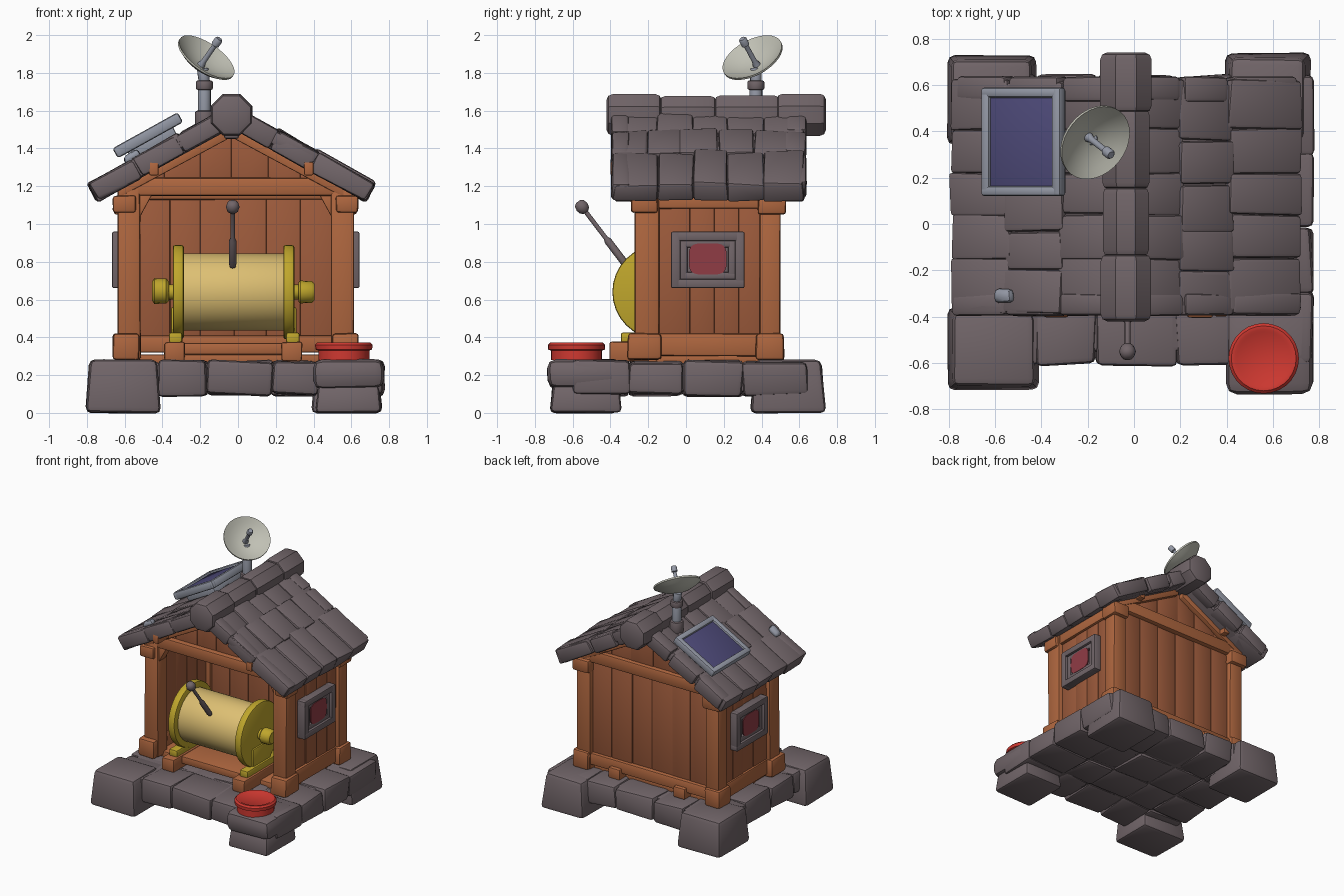
import bpy, bmesh, math, random
from mathutils import Matrix, Vector

if "Cube" in bpy.data.objects:
    bpy.data.objects.remove(bpy.data.objects["Cube"])

random.seed(4)
COLOURS = {
    "stone": (0.165, 0.13, 0.14), "wood": (0.43, 0.135, 0.05), "boards": (0.34, 0.105, 0.045),
    "drum_cream": (0.72, 0.52, 0.17), "yellow": (0.52, 0.38, 0.025), "red": (0.62, 0.04, 0.03),
    "window_red": (0.28, 0.045, 0.06), "metal": (0.29, 0.31, 0.37),
    "panel_blue": (0.075, 0.068, 0.19), "dish_white": (0.53, 0.53, 0.46)}
MATS = {}
for key, col in COLOURS.items():
    MATS[key] = bpy.data.materials.new(key)
    MATS[key].diffuse_color = (*col, 1)


def finish(bm, name, mat, matrix=None, bevel=0.0, segs=2):
    if bevel:
        bmesh.ops.bevel(bm, geom=bm.edges[:], offset=bevel, segments=segs, profile=0.5,
                        affect='EDGES', clamp_overlap=True)
    if matrix:
        bm.transform(matrix)
    bmesh.ops.recalc_face_normals(bm, faces=bm.faces[:])
    me = bpy.data.meshes.new(name)
    bm.to_mesh(me)
    bm.free()
    me.materials.append(MATS[mat])
    ob = bpy.data.objects.new(name, me)
    bpy.context.collection.objects.link(ob)
    bpy.ops.object.select_all(action='DESELECT')
    ob.select_set(True)
    bpy.context.view_layer.objects.active = ob
    bpy.ops.object.shade_smooth_by_angle(angle=math.radians(40))
    return ob


def box(name, x, y, z, mat, bevel=0.012, jit=0.0, taper=0.0, matrix=None):
    """Bevelled block from ranges; jit wobbles corners, taper shrinks the top."""
    bm = bmesh.new()
    bmesh.ops.create_cube(bm, size=1)
    mid = Vector((sum(x) / 2, sum(y) / 2, sum(z) / 2))
    size = Vector((x[1] - x[0], y[1] - y[0], z[1] - z[0]))
    for v in bm.verts:
        top = v.co.z > 0
        v.co = Vector(a * b for a, b in zip(v.co, size))
        if top:
            v.co.x -= math.copysign(taper, v.co.x)
            v.co.y -= math.copysign(taper, v.co.y)
        v.co += mid + Vector([random.uniform(-jit, jit) for _ in range(3)])
    return finish(bm, name, mat, matrix, bevel)


def prism(name, pts, y0, y1, mat, bevel=0.006, matrix=None):
    """Outline in x,z pushed along y."""
    bm = bmesh.new()
    f = bm.faces.new([bm.verts.new((p[0], y0, p[1])) for p in pts])
    new = bmesh.ops.extrude_face_region(bm, geom=[f])['geom']
    bmesh.ops.translate(bm, vec=(0, y1 - y0, 0), verts=[v for v in new if isinstance(v, bmesh.types.BMVert)])
    return finish(bm, name, mat, matrix, bevel)


def lathe(name, profile, origin, axis, mat, n=24, turn=0.0):
    """Closed turned shape; profile is (radius, height) along the axis."""
    bm = bmesh.new()
    rings = []
    for r, h in profile:
        rings.append([bm.verts.new((r * math.cos(turn + 2 * math.pi * i / n),
                                    r * math.sin(turn + 2 * math.pi * i / n), h)) for i in range(n)])
    for a, b in zip(rings, rings[1:]):
        for i in range(n):
            bm.faces.new((a[i], a[(i + 1) % n], b[(i + 1) % n], b[i]))
    bm.faces.new(rings[0])
    bm.faces.new(rings[-1])
    m = Matrix.Translation(origin) @ Vector(axis).to_track_quat('Z', 'Y').to_matrix().to_4x4()
    return finish(bm, name, mat, m)


def rounded(r, h, b):
    """Profile of a cylinder with softened rims."""
    return [(r - b, 0), (r - b * .3, b * .3), (r, b), (r, h - b), (r - b * .3, h - b * .3), (r - b, h)]


# Stone platform
box("platform_core", (-.68, .70), (-.55, .58), (.11, .265), "stone", .02)
xs, ys = (-.74, -.42, -.16, .18, .42, .77), (-.61, -.3, -.02, .3, .64)
for i in range(5):
    for j in range(4):
        box("platform_stone", (xs[i], xs[i + 1]), (ys[j], ys[j + 1]),
            (.095, .275), "stone", .025, .012)

# Corner foundation stones
box("corner_stone_front_left", (-.805, -.405), (-.72, -.36), (0, .28), "stone", .03, .004, .025)
box("corner_stone_back_left", (-.81, -.42), (.34, .73), (0, .28), "stone", .03, .004, .025)
box("corner_stone_back_right", (.39, .765), (.34, .74), (0, .28), "stone", .03, .004, .025)
box("corner_stone_front_right", (.41, .76), (-.72, -.34), (0, .15), "stone", .025, .004, .015)
box("corner_slab_front_right", (.40, .775), (-.735, -.33), (.125, .285), "stone", .05, .006)

# Red button
lathe("red_button", [(.135, 0), (.135, .05), (.15, .055), (.152, .08), (.14, .092), (.125, .092),
                     (.115, .085)], (.56, -.58, .28), (0, 0, 1), "red", 28)

# House frame
CX = -.012
APEX = -.035
PITCH = math.radians(29)


def under(x):
    return 1.505 - abs(x - APEX) * math.tan(PITCH)


box("floor_boards", (-.58, .56), (-.2, .44), (.26, .31), "wood", .008)
for s in (-1, 1):
    def sx(a, b):
        return tuple(sorted((CX + s * a, CX + s * b)))
    box("front_post", sx(.505, .625), (-.27, -.14), (.28, 1.19), "wood", .015, .003)
    box("front_post_foot", sx(.51, .65), (-.31, -.13), (.28, .42), "wood", .018, .004)
    box("back_post", sx(.505, .625), (.39, .5), (.28, 1.19), "wood", .015, .003)
    box("back_post_foot", sx(.51, .645), (.37, .52), (.28, .42), "wood", .018, .004)
    box("back_bracket", sx(.5, .645), (.38, .53), (1.05, 1.15), "wood", .015, .003)
    box("front_bracket", sx(.53, .65), (-.29, -.15), (1.06, 1.15), "wood", .015, .003)
    box("side_sill", sx(.53, .61), (-.15, .42), (.30, .42), "wood", .012, .003)
    box("side_top_beam", sx(.53, .615), (-.2, .45), (1.08, 1.17), "wood", .012, .003)
    edges = (-.15, .02, .15, .28, .41)
    for a, b in zip(edges, edges[1:]):
        box("side_board", sx(.54, .59 + random.uniform(0, .008)), (a, b), (.4, 1.15), "boards", .006)
    # Angled braces in the top corners of the opening
    prism("corner_brace", [(CX + s * .52, 1.04), (CX + s * .505, 1.04), (CX + s * .44, 1.16),
                           (CX + s * .52, 1.16)], -.25, -.17, "wood")
box("front_beam", (-.62, .60), (-.265, -.15), (1.15, 1.245), "wood", .014, .003)
box("back_beam", (-.62, .60), (.39, .495), (1.13, 1.23), "wood", .014, .003)
box("back_sill", (-.56, .54), (.39, .49), (.32, .41), "wood", .012, .003)
for x in (-.3, .27):
    box("back_sill_foot", (x - .05, x + .05), (.36, .52), (.275, .36), "wood", .01)
edges = (-.53, -.36, -.2, -.02, .15, .33, .51)
for a, b in zip(edges, edges[1:]):
    box("back_board", (a, b), (.41, .455 + random.uniform(0, .01)), (.32, 1.16), "boards", .006)

# Gable boards cut to the roof slope, front and back
edges = (-.56, -.39, -.2, APEX, .16, .33, .54)
for y0, y1 in ((-.225, -.17), (.41, .46)):
    for a, b in zip(edges, edges[1:]):
        prism("gable_board", [(a, 1.17), (b, 1.17), (b, under(b) + .02), (a, under(a) + .02)],
              y0, y1 + random.uniform(0, .006), "boards", .005)
for s in (-1, 1):
    x0, x1 = APEX + s * .02, APEX + s * .6
    for y0, y1 in ((-.27, -.2), (.43, .5)):
        prism("gable_rafter", [(x0, under(x0) + .02), (x1, under(x1) + .02),
                               (x1, under(x1) - .035), (x0, under(x0) - .045)], y0, y1, "wood")
    box("purlin", (APEX + s * .41 - .025, APEX + s * .41 + .025), (-.4, .55),
        (under(.375) - .02, under(.375) + .05), "wood", .008)

# Roof slabs: u runs down the slope, z is the roof normal
for s in (-1, 1):
    c, sn = math.cos(PITCH), math.sin(PITCH)
    m = Matrix(((s * c, 0, s * sn, APEX), (0, 1, 0, 0), (-sn, 0, c, 1.635), (0, 0, 0, 1)))
    box("roof_base", (.0, .83), (-.35, .59), (-.11, -.03), "stone", .02, 0, 0, m)
    rows = (.04, .34, .6, .865) if s < 0 else (.04, .5, .87)
    if s > 0:
        rows = (.04, .29, .53, .87)
    for k in range(3):
        cuts = [-.385, -.15, .04, .22, .41, .62]
        if k == 1:
            cuts = [-.39, -.2, -.03, .17, .36, .61]
        for a, b in zip(cuts, cuts[1:]):
            lift = random.uniform(-.006, .008) - .012 * (k == 0)
            box("roof_slab", (rows[k] - .02, rows[k + 1] + .005), (a, b),
                (-.085 - .025 * (k == 2), lift), "stone", .016, .008, 0, m)
    # Edge stones along both gable ends
    for k in range(3):
        box("front_edge_stone", (rows[k], rows[k + 1]), (-.395, -.30), (-.11, .0), "stone", .02, .006, 0, m)
        box("back_edge_stone", (rows[k], rows[k + 1] - .02), (.53, .635), (-.11, .0), "stone", .02, .006, 0, m)
    if s < 0:
        # Solar panel on the left slope
        u0, u1, y0, y1, h = .27, .665, .12, .59, .05
        box("panel_mount", (u0 + .06, u1 - .06), (y0 + .06, y1 - .06), (-.01, h + .01), "metal", .01, 0, 0, m)
        box("panel_face", (u0 + .02, u1 - .02), (y0 + .02, y1 - .02), (h, h + .035), "panel_blue", .004, 0, 0, m)
        for a, b in ((u0, u0 + .045), (u1 - .045, u1)):
            box("panel_frame_end", (a, b), (y0, y1), (h - .01, h + .05), "metal", .015, 0, 0, m)
        for a, b in ((y0, y0 + .045), (y1 - .045, y1)):
            box("panel_frame_side", (u0, u1), (a, b), (h - .01, h + .05), "metal", .015, 0, 0, m)
        box("roof_patch", (.55, .64), (-.34, -.28), (-.01, .035), "metal", .02, .006, 0, m)

# Ridge stones
for a, b, r in ((-.42, -.13, .118), (-.14, .16, .108), (.15, .5, .11), (.48, .74, .12)):
    lathe("ridge_stone", rounded(r, b - a, .03), (APEX, a, 1.578), (0, 1, 0), "stone", 8, math.pi / 8)
box("ridge_wedge", (APEX - .04, APEX + .04), (-.37, -.25), (1.45, 1.52), "stone", .015)

# Side windows
for s in (-1, 1):
    def wx(a, b):
        return tuple(sorted((CX + s * a, CX + s * b)))
    for out, w, hy, hz in ((.655, .05, .195, .15), (.638, .04, .148, .105)):
        for t in (-1, 1):
            ya, yb = sorted((.115 + t * hy, .115 + t * (hy - w)))
            za, zb = sorted((.81 + t * hz, .81 + t * (hz - w)))
            box("window_frame_upright", wx(.57, out), (ya, yb), (.81 - hz, .81 + hz), "stone", .01)
            box("window_frame_bar", wx(.57, out), (.115 - hy, .115 + hy), (za, zb), "stone", .01)
    box("window_back", wx(.57, .612), (-.02, .25), (.7, .92), "stone", .004)
    pts = []
    for i in range(24):
        t = 2 * math.pi * i / 24
        cs, si = math.cos(t), math.sin(t)
        pts.append((.1 * math.copysign(abs(cs) ** .5, cs), .083 * math.copysign(abs(si) ** .5, si)))
    turn = Matrix.Translation((CX + s * .637, .115, .815)) @ Matrix.Rotation(math.pi / 2, 4, 'Z')
    prism("window_glass", pts, -.004, .004, "window_red", 0, turn)

# Cable drum on its cradle
DY, DZ = -.14, .64
lathe("drum", rounded(.203, .56, .004), (-.3, DY, DZ), (1, 0, 0), "drum_cream", 32)
for x in (-.345, .24):
    lathe("drum_flange", rounded(.25, .058, .012), (x, DY, DZ), (1, 0, 0), "yellow", 32)
lathe("axle", rounded(.04, .80, .005), (-.42, DY, DZ), (1, 0, 0), "yellow", 16)
lathe("axle_knob_left", [(.05, 0), (.068, .012), (.066, .075), (.05, .09)], (-.455, DY, DZ + .005), (1, 0, 0), "yellow", 16)
lathe("axle_knob_right", [(.05, 0), (.06, .01), (.058, .07), (.045, .085)], (.32, DY, DZ), (1, 0, 0), "yellow", 16)
for x in (-.335, .285):
    box("cradle_sleeper", (x - .055, x + .055), (-.405, .15), (.275, .375), "wood", .012, .003)
    box("drum_foot", (x - .03, x + .04), (-.345, .08), (.37, .425), "yellow", .01)
    box("drum_stand", (x - .02, x + .025), (-.25, -.03), (.39, .56), "yellow", .01)
box("cradle_board", (-.3, .25), (-.3, .1), (.31, .37), "wood", .01)

# Lever
foot, tip = Vector((-.028, -.31, .775)), Vector((-.028, -.55, 1.09))
d = tip - foot
lathe("lever_rod", [(.016, 0), (.02, .02), (.02, .17), (.012, .19), (.012, d.length)], foot, d, "stone", 12)
lathe("lever_knob", [(.015, -.035), (.03, -.022), (.036, 0), (.03, .024), (.014, .036)], tip, d, "stone", 14)

# Satellite dish
lathe("dish_pole", rounded(.034, .28, .004), (-.178, .37, 1.47), (0, 0, 1), "metal", 16)
lathe("dish_collar", rounded(.045, .05, .01), (-.178, .37, 1.71), (0, 0, 1), "stone", 16)
lathe("dish_pole_base", rounded(.05, .10, .012), (-.178, .37, 1.50), (0, 0, 1), "stone", 16)
n = Vector((.52, -.41, .75)).normalized()
rim = Vector((-.165, .35, 1.885))
R, D = .172, .06
outer = [(r * R, D * r * r - D - .012) for r in (.05, .3, .55, .8, 1)]
inner = [(r * R, D * r * r - D) for r in (1, .8, .55, .3, .05)]
lathe("dish_bowl", outer + inner, rim, n, "dish_white", 32)
lathe("dish_neck", rounded(.03, .075, .006), (-.178, .37, 1.75), rim - n * .05 - Vector((-.178, .37, 1.75)), "metal", 12)
lathe("dish_feed", [(.022, 0), (.014, .03), (.013, .14), (.022, .145), (.022, .18), (.016, .188)],
      rim - n * D, n, "metal", 12)

for m in bpy.data.materials:
    if m.users and not m.is_grease_pencil:
        m.use_nodes = True
        m.node_tree.nodes["Principled BSDF"].inputs["Base Color"].default_value = m.diffuse_color
